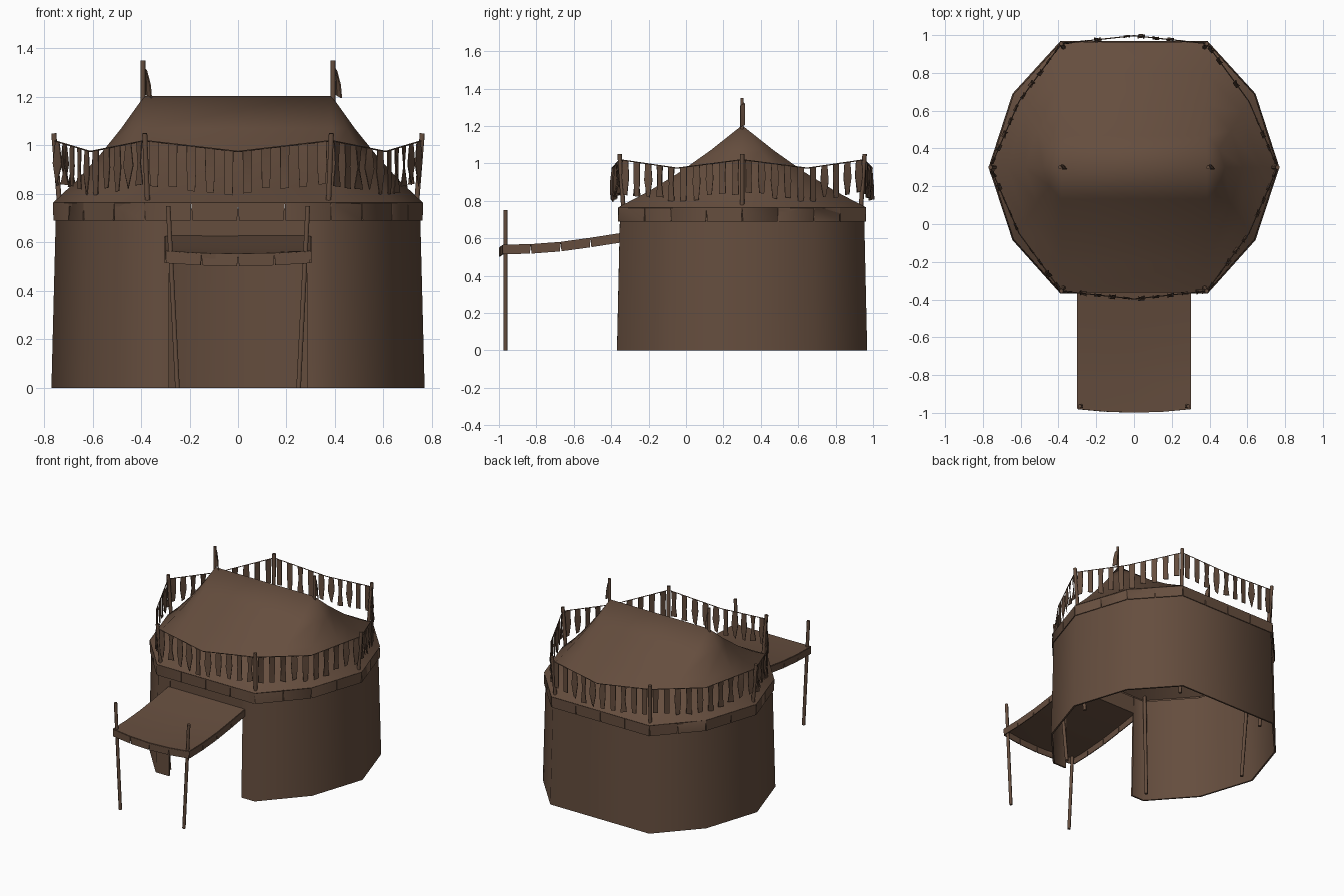
import bpy, bmesh, math, random
from mathutils import Vector

if "Cube" in bpy.data.objects:
    bpy.data.objects.remove(bpy.data.objects["Cube"])

random.seed(4)
canvas = bpy.data.materials.new("brown_canvas")
canvas.diffuse_color = (0.130, 0.075, 0.048, 1)
canvas.use_nodes = True
canvas.node_tree.nodes["Principled BSDF"].inputs["Base Color"].default_value = canvas.diffuse_color


def build(name, verts, faces, thick=0.0, angle=30):
    """Mesh object from points, optionally thickened into a closed sheet."""
    me = bpy.data.meshes.new(name)
    me.from_pydata([tuple(v) for v in verts], [], faces)
    ob = bpy.data.objects.new(name, me)
    bpy.context.collection.objects.link(ob)
    bm = bmesh.new()
    bm.from_mesh(me)
    bmesh.ops.remove_doubles(bm, verts=bm.verts, dist=1e-5)
    bmesh.ops.recalc_face_normals(bm, faces=bm.faces)
    bm.to_mesh(me)
    bm.free()
    if thick:
        mod = ob.modifiers.new("thickness", 'SOLIDIFY')
        mod.thickness, mod.offset = thick, 0
        bpy.context.view_layer.objects.active = ob
        bpy.ops.object.modifier_apply(modifier=mod.name)
        bm = bmesh.new()
        bm.from_mesh(me)
        bmesh.ops.recalc_face_normals(bm, faces=bm.faces)
        bm.to_mesh(me)
        bm.free()
    me.shade_smooth()
    me.set_sharp_from_angle(angle=math.radians(angle))
    me.materials.append(canvas)
    return ob


def loft(rings):
    """Grid of quads through open rows of equal length."""
    n = len(rings[0])
    faces = [(r * n + i, r * n + i + 1, (r + 1) * n + i + 1, (r + 1) * n + i)
             for r in range(len(rings) - 1) for i in range(n - 1)]
    return [v for ring in rings for v in ring], faces


def pole(name, a, b, r, sides=6):
    a, b = Vector(a), Vector(b)
    q = (b - a).to_track_quat('Z', 'Y')
    verts = [p + q @ Vector((r * math.cos(k * math.tau / sides), r * math.sin(k * math.tau / sides), 0))
             for p in (a, b) for k in range(sides)]
    faces = [(k, (k + 1) % sides, sides + (k + 1) % sides, sides + k) for k in range(sides)]
    faces += [tuple(range(sides)), tuple(range(sides, 2 * sides))]
    return build(name, verts, faces, angle=70)


def skirt(name, edges, drop, gap=0.004):
    """Hanging edge cut into panels by narrow slits; edges = (start, end, panel count)."""
    verts, faces = [], []
    for a, b, n in edges:
        a, b = Vector(a), Vector(b)
        g = (b - a).normalized() * gap
        for i in range(n):
            p, q = a.lerp(b, i / n), a.lerp(b, (i + 1) / n)
            d = Vector((0, 0, -drop))
            k = len(verts)
            verts += [p, q, q + d - g, p + d + g]
            faces.append((k, k + 1, k + 2, k + 3))
    return build(name, verts, faces, 0.006, 60)


# Ten-sided plan, starting at the front right corner and going round the back
half = [(0.385, -0.36), (0.635, -0.08), (0.76, 0.3), (0.635, 0.685), (0.385, 0.96)]
plan = half + [(-x, y) for x, y in reversed(half)]
MID = 0.3


def ring(points, s, z):
    return [Vector((x * s, MID + (y - MID) * s, z)) for x, y in points]


# Walls with the doorway left open at the front, plus the strip over it
DOOR = 0.285
open_plan = [(DOOR, -0.36)] + plan + [(-DOOR, -0.36)]
rows = [ring(open_plan, 1.005, 0), ring(open_plan, 0.98, 0.74)]
for row in rows:
    row[0].x, row[-1].x = DOOR, -DOOR
build("tent_wall", *loft(rows), 0.012, 62)
build("door_lintel", *loft([[(-DOOR, -0.348, z), (DOOR, -0.348, z)] for z in (0.62, 0.74)]), 0.01)

# Roof rising in a slight sag to a ridge
rows = []
for k in range(5):
    t = k / 4
    rows.append([Vector((x, y, 0.762)).lerp(Vector((math.copysign(0.385, x), MID, 1.2)), t)
                 - Vector((0, 0, 0.12 * t * (1 - t))) for x, y in plan + plan[:1]])
verts, faces = [], []
lv, lf = loft(rows)
for f in lf:  # the top row collapses to the two ridge ends
    pts = []
    for i in f:
        if all((lv[i] - p).length > 1e-5 for p in pts):
            pts.append(lv[i])
    faces.append(tuple(range(len(verts), len(verts) + len(pts))))
    verts += pts
build("roof", verts, faces, 0.008, 52)

# Slit valance round the eaves
rim = ring(plan, 1.0, 0.764)
skirt("eave_valance", [(rim[i], rim[(i + 1) % 10], 4 if i in (4, 9) else 2) for i in range(10)], 0.074)

# Awning over the door
XS = [-0.3, -0.15, 0, 0.15, 0.3]
side = [(-0.35, 0.625), (-0.51, 0.60), (-0.67, 0.578), (-0.83, 0.566), (-0.978, 0.563)]
sheet = []
for k, (y, z) in enumerate(side):
    t = k / 4
    sheet.append([Vector((x, y - 0.018 * t * (1 - (x / 0.3) ** 2),
                          z - 0.012 * t * (1 - (x / 0.3) ** 2))) for x in XS])
build("awning", *loft(sheet), 0.006, 50)
edges = [(sheet[k][c], sheet[k + 1][c], 1) for c in (0, 4) for k in range(4)]
edges += [(sheet[4][k], sheet[4][k + 1], 1) for k in range(4)]
skirt("awning_valance", edges, 0.048)
for s, n in ((-1, "left"), (1, "right")):
    pole(f"awning_post_{n}", (s * 0.25, -0.965, 0), (s * 0.288, -0.965, 0.75), 0.011)

# Posts round the tent, leaning outwards from the ground
corners = [(0.385, -0.355), (0.76, 0.3), (0.385, 0.955), (-0.385, 0.955), (-0.76, 0.3), (-0.385, -0.355)]
for i, (x, y) in enumerate(corners):
    d = Vector((x, y - MID, 0)).normalized()
    top = Vector((x, y, 1.05))
    base = top - d * 0.085
    base.z = 0
    pole(f"tent_post_{i}", base, top, 0.012)

# Ropes between the posts with hanging cloth strips
for i in range(6):
    a, b = (Vector((*corners[j % 6], 1.02)) for j in (i, i + 1))
    m = (a + b) / 2
    m += Vector((m.x, m.y - MID, 0)).normalized() * 0.042
    m.z = 0.975
    pole(f"rope_{i}_a", a, m, 0.003, 4)
    pole(f"rope_{i}_b", m, b, 0.003, 4)
    verts, faces = [], []
    for k in range(10):
        t = (k + 0.5) / 10
        p = a.lerp(m, t * 2) if t < 0.5 else m.lerp(b, t * 2 - 1)
        run = ((m - a) if t < 0.5 else (b - m)).normalized()
        w = run * 0.019
        out = Vector((run.y, -run.x, 0)) * random.uniform(-0.012, 0.012)
        low = Vector((0, 0, -0.175 + random.uniform(-0.012, 0.012)))
        n = len(verts)
        verts += [p - w, p + w, p + w + low / 2 + out, p - w + low / 2 - out,
                  p + w * 0.85 + low - out, p - w * 0.85 + low + out]
        faces += [(n, n + 1, n + 2, n + 3), (n + 3, n + 2, n + 4, n + 5)]
    build(f"cloth_strips_{i}", verts, faces, 0.004, 50)

# Ridge poles with small limp flags
for s, n in ((-1, "left"), (1, "right")):
    x = s * 0.392
    pole(f"ridge_pole_{n}", (x, MID, 1.15), (x, MID, 1.35), 0.01)
    rows = [[(x, MID, z), (x + w / 2, MID + 0.012, z - 0.01), (x + w, MID - 0.01, z - 0.02)]
            for z, w in ((1.33, 0.014), (1.27, 0.03), (1.215, 0.035))]
    build(f"ridge_flag_{n}", *loft(rows), 0.006, 50)
